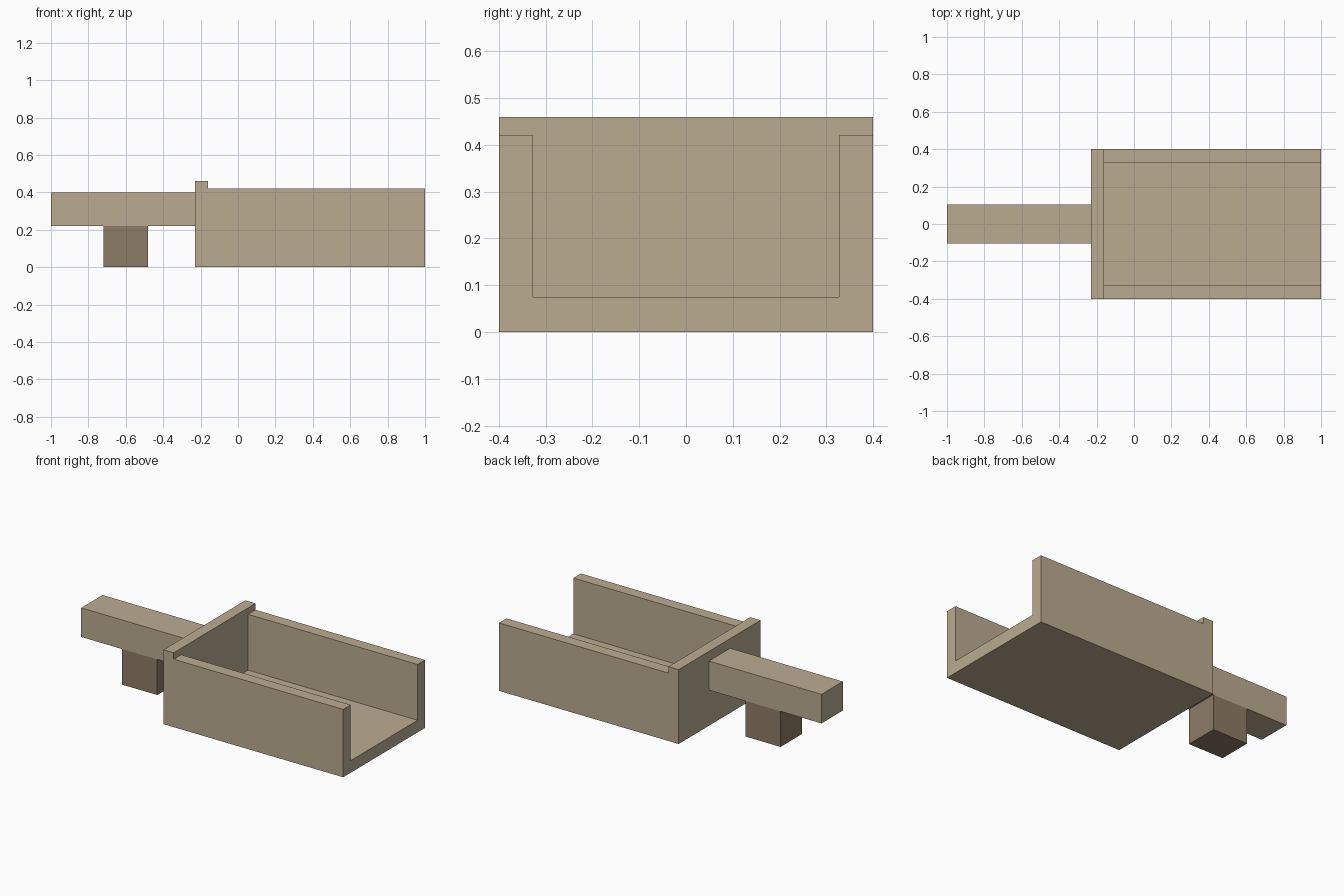
import bpy
import bmesh
from mathutils import Vector

if "Cube" in bpy.data.objects:
    bpy.data.objects.remove(bpy.data.objects["Cube"], do_unlink=True)


def make_material(name, rgb):
    mat = bpy.data.materials.new(name)
    mat.use_nodes = True
    color = (*rgb, 1.0)
    mat.diffuse_color = color
    mat.node_tree.nodes["Principled BSDF"].inputs["Base Color"].default_value = color
    return mat


def extrude_profile(name, profile, half_width, mat):
    """Extrude a flat x-z outline symmetrically along y."""
    bm = bmesh.new()
    face = bm.faces.new([bm.verts.new((x, -half_width, z)) for x, z in profile])
    result = bmesh.ops.extrude_face_region(bm, geom=[face])
    moved = [g for g in result["geom"] if isinstance(g, bmesh.types.BMVert)]
    bmesh.ops.translate(bm, verts=moved, vec=Vector((0, 2 * half_width, 0)))
    bmesh.ops.recalc_face_normals(bm, faces=bm.faces[:])
    mesh = bpy.data.meshes.new(name)
    bm.to_mesh(mesh)
    bm.free()
    mesh.materials.append(mat)
    obj = bpy.data.objects.new(name, mesh)
    bpy.context.collection.objects.link(obj)
    return obj


def block(name, x0, x1, z0, z1, half_width, mat):
    outline = [(x0, z0), (x1, z0), (x1, z1), (x0, z1)]
    return extrude_profile(name, outline, half_width, mat)


tan = make_material("tan", (0.50, 0.41, 0.285))
brown = make_material("brown", (0.27, 0.20, 0.133))

wall_back, wall_front = -0.23, -0.16

# Tray with a raised end wall, hollowed out and open at the other end
tray = extrude_profile("tray", [
    (wall_back, 0), (1, 0), (1, 0.42),
    (wall_front, 0.42), (wall_front, 0.46), (wall_back, 0.46)], 0.4, tan)
cutter = block("tray_cutter", wall_front, 1.2, 0.075, 0.8, 0.327, tan)
cutter.hide_render = True
hollow = tray.modifiers.new("hollow", "BOOLEAN")
hollow.operation = "DIFFERENCE"
hollow.solver = "EXACT"
hollow.object = cutter
bpy.context.view_layer.objects.active = tray
bpy.ops.object.modifier_apply(modifier="hollow")
bpy.data.objects.remove(cutter, do_unlink=True)

# Bar reaching out from the end wall, and the post that holds it up
block("handle_bar", -1, wall_back, 0.22, 0.40, 0.104, tan)
block("support_post", -0.72, -0.48, 0, 0.22, 0.104, brown)
